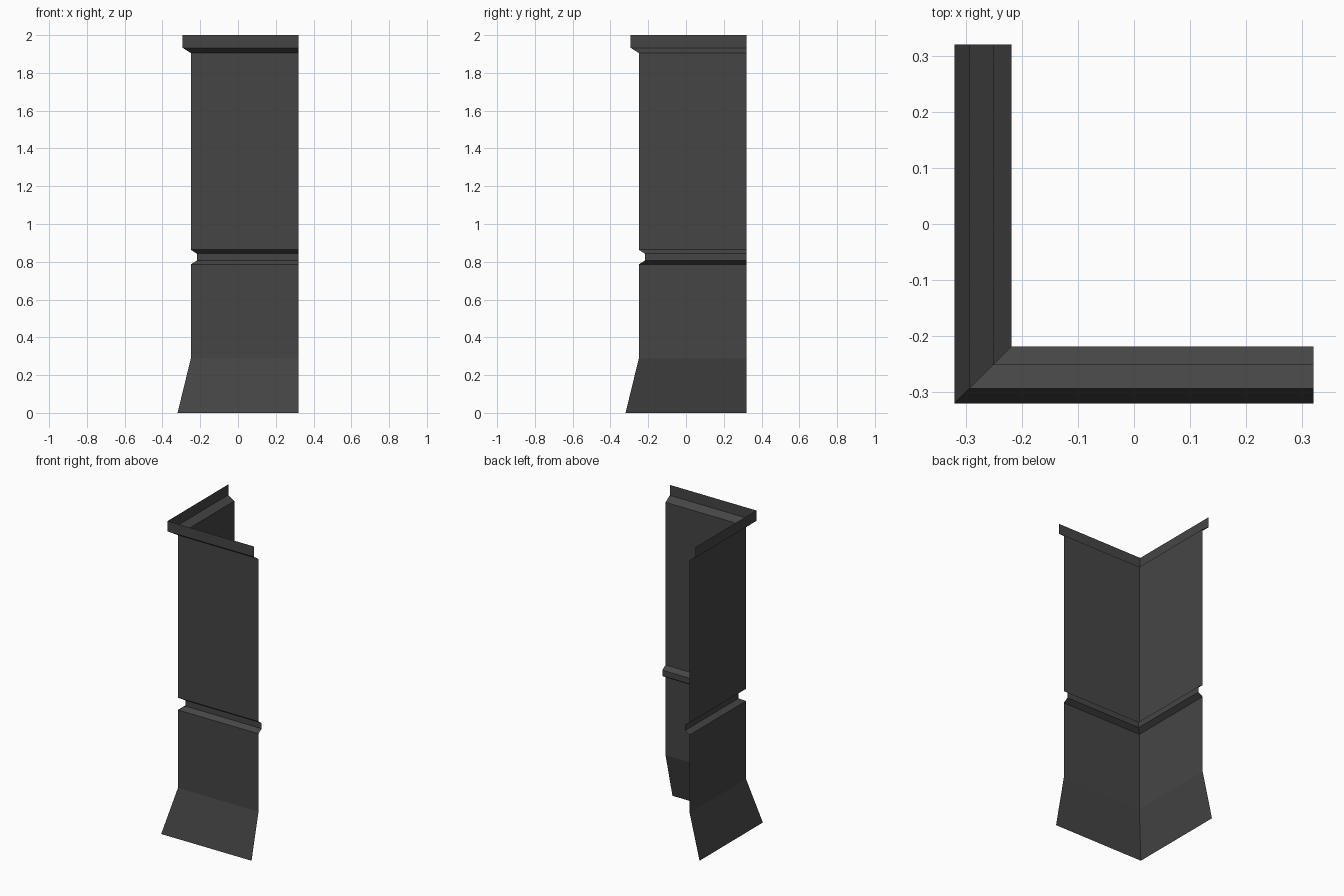
import bpy

if "Cube" in bpy.data.objects:
    bpy.data.objects.remove(bpy.data.objects["Cube"])

# Wall profile: (distance outward from centre, height)
PROFILE = [(0.32, 0), (0.25, 0.287),                                       # flared skirt
           (0.25, 0.786), (0.218, 0.806), (0.218, 0.843), (0.25, 0.864),   # groove
           (0.25, 1.905), (0.293, 1.933), (0.293, 2.0)]                    # top lip
END = 0.32

# Sweep the profile along an L path with a mitred corner
verts, faces = [], []
for o, z in PROFILE:
    verts += [(-o, END, z), (-o, -o, z), (END, -o, z)]
for i in range(len(PROFILE) - 1):
    for j in range(2):
        a = i * 3 + j
        faces.append((a, a + 1, a + 4, a + 3))

mesh = bpy.data.meshes.new("corner_wall_panel")
mesh.from_pydata(verts, [], faces)
mesh.update()
panel = bpy.data.objects.new("corner_wall_panel", mesh)
bpy.context.collection.objects.link(panel)

# Dark grey finish
mat = bpy.data.materials.new("dark_grey")
mat.diffuse_color = (0.06, 0.06, 0.06, 1)
mat.use_nodes = True
mat.node_tree.nodes["Principled BSDF"].inputs["Base Color"].default_value = mat.diffuse_color
mesh.materials.append(mat)
